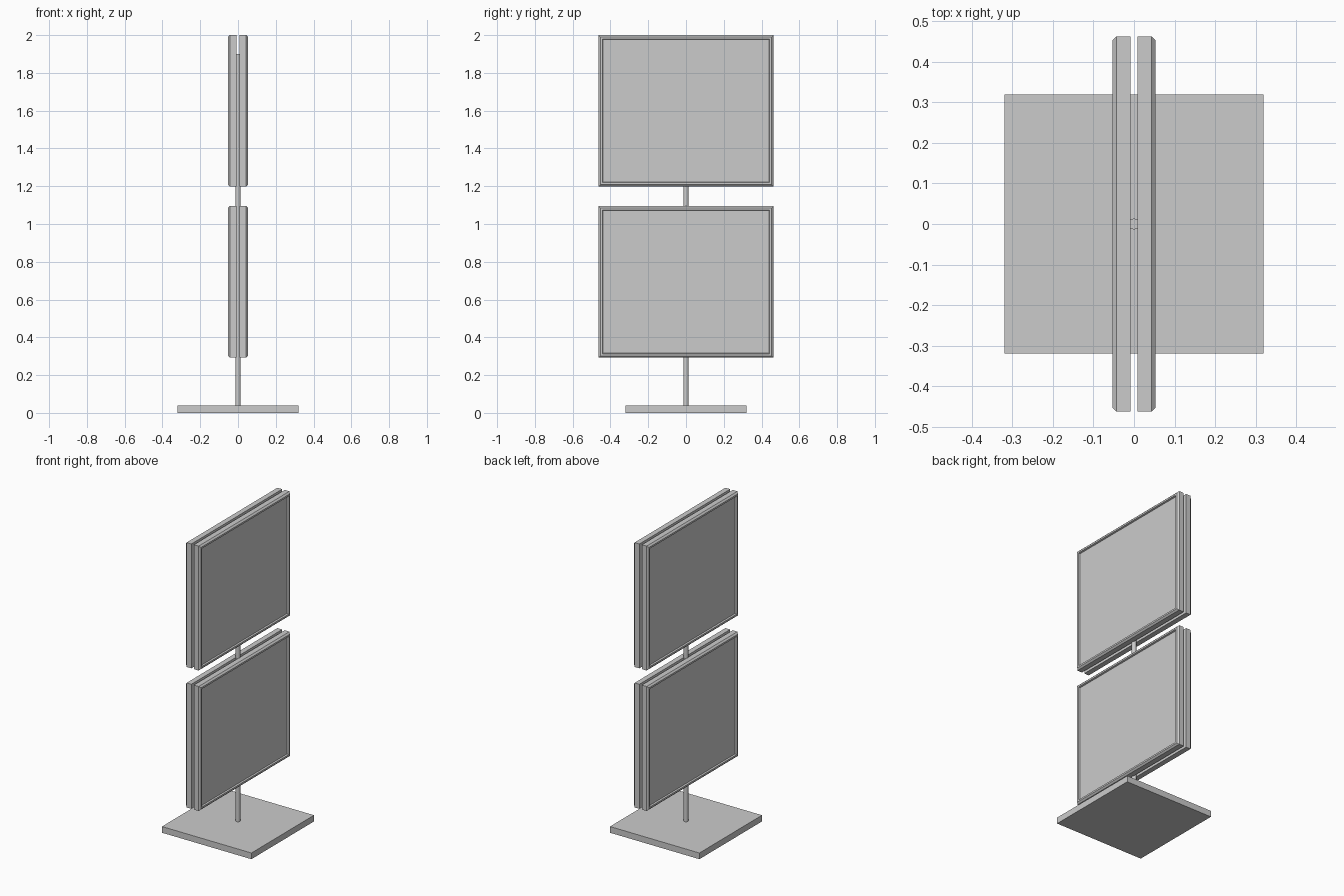
import bpy, bmesh, math

if "Cube" in bpy.data.objects:
    bpy.data.objects.remove(bpy.data.objects["Cube"])


def make_object(name, bm):
    bmesh.ops.recalc_face_normals(bm, faces=bm.faces)
    mesh = bpy.data.meshes.new(name)
    bm.to_mesh(mesh)
    bm.free()
    obj = bpy.data.objects.new(name, mesh)
    bpy.context.collection.objects.link(obj)
    return obj


def panel(name, side, z0, z1, half_y=0.463):
    """Framed board: rectangular rings (inset, distance from pole) skinned together."""
    profile = [(0, 0.009), (0, 0.043), (0.010, 0.053), (0.021, 0.053),
               (0.024, 0.043), (0.030, 0.043)]
    bm = bmesh.new()
    rings = []
    for inset, x in profile:
        y, lo, hi = half_y - inset, z0 + inset, z1 - inset
        rings.append([bm.verts.new((side * x, cy, cz))
                      for cy, cz in ((-y, lo), (y, lo), (y, hi), (-y, hi))])
    for a, b in zip(rings, rings[1:]):
        for i in range(4):
            j = (i + 1) % 4
            bm.faces.new((a[i], a[j], b[j], b[i]))
    bm.faces.new(rings[0])
    bm.faces.new(rings[-1])
    return make_object(name, bm)


# Base plate
bpy.ops.mesh.primitive_cube_add(size=1, location=(0, 0, 0.02))
base = bpy.context.object
base.name = "base_plate"
base.scale = (0.638, 0.638, 0.04)

# Upright pole
bpy.ops.mesh.primitive_cylinder_add(vertices=16, radius=0.0135, depth=1.87,
                                    location=(0, 0, 0.965))
bpy.context.object.name = "pole"
bpy.ops.object.shade_smooth_by_angle(angle=math.radians(40))

# Two back-to-back pairs of framed panels
for level, z0, z1 in (("lower", 0.292, 1.095), ("upper", 1.198, 2.0)):
    for label, side in (("left", -1), ("right", 1)):
        panel(f"{level}_{label}_panel", side, z0, z1)
